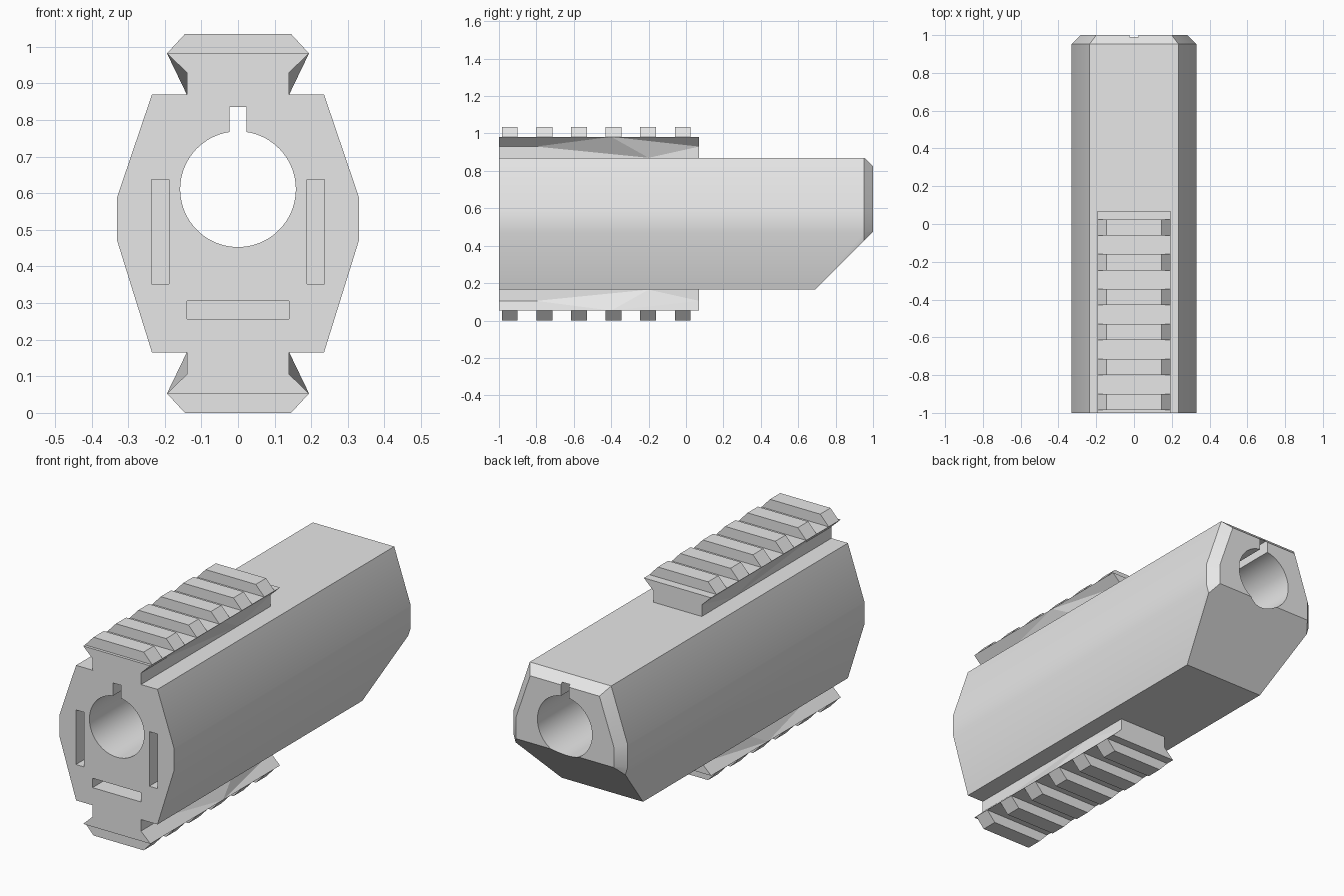
import bpy, bmesh, math

cube = bpy.data.objects.get("Cube")
if cube:
    bpy.data.objects.remove(cube, do_unlink=True)

TOP = 1.035          # overall height, also the flip plane for the lower rail
FRONT, BACK = -1.0, 1.0

grey = bpy.data.materials.new("plain grey")
grey.use_nodes = True
grey.diffuse_color = (0.8, 0.8, 0.8, 1)
grey.node_tree.nodes["Principled BSDF"].inputs["Base Color"].default_value = (0.8, 0.8, 0.8, 1)


def add_mesh(name, bm):
    bmesh.ops.recalc_face_normals(bm, faces=bm.faces)
    mesh = bpy.data.meshes.new(name)
    bm.to_mesh(mesh)
    bm.free()
    mesh.materials.append(grey)
    ob = bpy.data.objects.new(name, mesh)
    bpy.context.collection.objects.link(ob)
    return ob


def loft(name, rings):
    """Closed solid through matching rings of points."""
    bm = bmesh.new()
    loops = [[bm.verts.new(p) for p in ring] for ring in rings]
    n = len(loops[0])
    for a, b in zip(loops, loops[1:]):
        for i in range(n):
            j = (i + 1) % n
            bm.faces.new((a[i], a[j], b[j], b[i]))
    bm.faces.new(loops[0])
    bm.faces.new(loops[-1])
    return add_mesh(name, bm)


def along_y(name, profile, y0, y1):
    return loft(name, [[(x, y, z) for x, z in profile] for y in (y0, y1)])


def rect(x0, x1, z0, z1):
    return [(x0, z0), (x1, z0), (x1, z1), (x0, z1)]


def mirrored(half):
    return half + [(-x, z) for x, z in reversed(half)]


def activate(ob):
    bpy.ops.object.select_all(action='DESELECT')
    ob.select_set(True)
    bpy.context.view_layer.objects.active = ob


def cut(ob, cutter):
    mod = ob.modifiers.new("cut", 'BOOLEAN')
    mod.operation = 'DIFFERENCE'
    mod.solver = 'EXACT'
    mod.object = cutter
    activate(ob)
    bpy.ops.object.modifier_apply(modifier=mod.name)
    bpy.data.objects.remove(cutter, do_unlink=True)


# Body: faceted block with a chamfered back end
outer = mirrored([(0.235, 0.165), (0.33, 0.47), (0.33, 0.59), (0.235, 0.87)])
inner = mirrored([(0.2, 0.21), (0.283, 0.477), (0.283, 0.583), (0.2, 0.825)])
body = loft("body", [[(x, y, z) for x, z in ring]
                     for ring, y in ((outer, FRONT), (outer, 0.953), (inner, BACK))])

# Sloped underside at the back
slope = [(0.49, -0.035), (1.2, 0.675), (1.2, -0.035)]
cut(body, loft("slope_cutter", [[(x, y, z) for y, z in slope] for x in (-0.5, 0.5)]))

# Round bore with a keyway above it, as one outline
R, CZ, KEY = 0.158, 0.611, 0.023
start = math.asin(KEY / R)
sweep = 2 * math.pi - 2 * start
bore = [(R * math.sin(start + sweep * i / 72), CZ + R * math.cos(start + sweep * i / 72))
        for i in range(73)]
bore += [(-KEY, 0.835), (KEY, 0.835)]
cut(body, along_y("bore_cutter", bore, -1.2, 1.2))

# Blind slots in the front face
for slot in (rect(0.188, 0.236, 0.352, 0.637), rect(-0.236, -0.188, 0.352, 0.637),
             rect(-0.14, 0.14, 0.257, 0.306)):
    cut(body, along_y("slot_cutter", slot, -1.2, -0.5))
activate(body)
bpy.ops.object.shade_smooth_by_angle(angle=math.radians(30))

# Rails above and below, each with six cross teeth and thin side webs
neck = mirrored([(0.14, 0.87), (0.14, 0.93), (0.194, 0.982)])
tooth = mirrored([(0.194, 0.982), (0.145, TOP)])
for side, flip in (("upper", False), ("lower", True)):
    def place(z):
        return TOP - z if flip else z

    along_y(side + "_rail", [(x, place(z)) for x, z in neck], FRONT, 0.07)

    teeth = along_y(side + "_rail_teeth", [(x, place(z)) for x, z in tooth], -0.985, -0.9)
    array = teeth.modifiers.new("repeat", 'ARRAY')
    array.count = 6
    array.use_relative_offset = False
    array.use_constant_offset = True
    array.constant_offset_displace = (0, 0.185, 0)

    bm = bmesh.new()
    for s in (-1, 1):
        tip, fore, low, aft = [bm.verts.new((s * x, y, place(z))) for x, y, z in (
            (0.194, -0.4, 0.982), (0.14, -0.8, 0.93), (0.14, -0.2, 0.87), (0.14, 0.07, 0.93))]
        for tri in ((tip, fore, low), (tip, low, aft), (tip, aft, fore), (fore, aft, low)):
            bm.faces.new(tri)
    add_mesh(side + "_rail_webs", bm)
